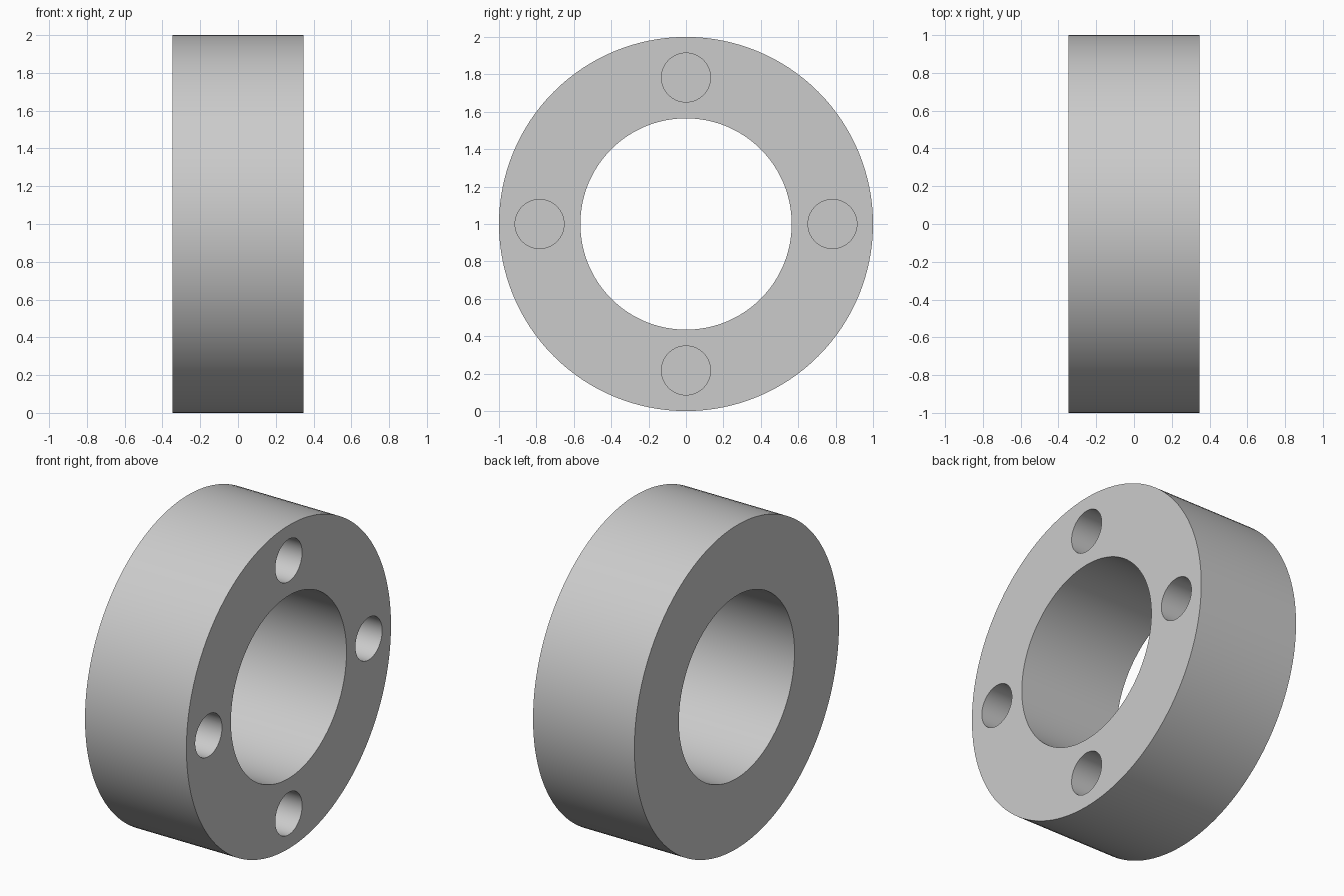
import bpy
from math import pi, cos, sin, radians

if "Cube" in bpy.data.objects:
    bpy.data.objects.remove(bpy.data.objects["Cube"])

R_OUT, R_IN, HALF = 1.0, 0.565, 0.347   # ring size, axis along x
R_HOLE, R_PITCH, DEPTH = 0.131, 0.783, 0.5


def cylinder(name, radius, x0, x1, y=0.0, z=1.0, sides=128):
    """Cylinder along x from x0 to x1."""
    bpy.ops.mesh.primitive_cylinder_add(
        vertices=sides, radius=radius, depth=x1 - x0,
        location=((x0 + x1) / 2, y, z), rotation=(0, pi / 2, 0))
    obj = bpy.context.object
    obj.name = name
    bpy.ops.object.transform_apply(location=True, rotation=True, scale=True)
    return obj


# Ring body
ring = cylinder("ring", R_OUT, -HALF, HALF)

# Central bore and four blind holes in the right face
cutters = [cylinder("bore_cutter", R_IN, -1, 1)]
for i in range(4):
    a = i * pi / 2
    cutters.append(cylinder(f"hole_cutter_{i + 1}", R_HOLE, HALF - DEPTH, HALF + 0.2,
                            R_PITCH * cos(a), 1 + R_PITCH * sin(a), 64))

bpy.ops.object.select_all(action='DESELECT')
ring.select_set(True)
bpy.context.view_layer.objects.active = ring
for c in cutters:
    c.hide_render = True
    m = ring.modifiers.new(c.name, 'BOOLEAN')
    m.operation, m.solver, m.object = 'DIFFERENCE', 'EXACT', c
    bpy.ops.object.modifier_apply(modifier=m.name)
for c in cutters:
    bpy.data.objects.remove(c)

# Smooth walls, crisp rims
bpy.ops.object.shade_smooth_by_angle(angle=radians(30))
